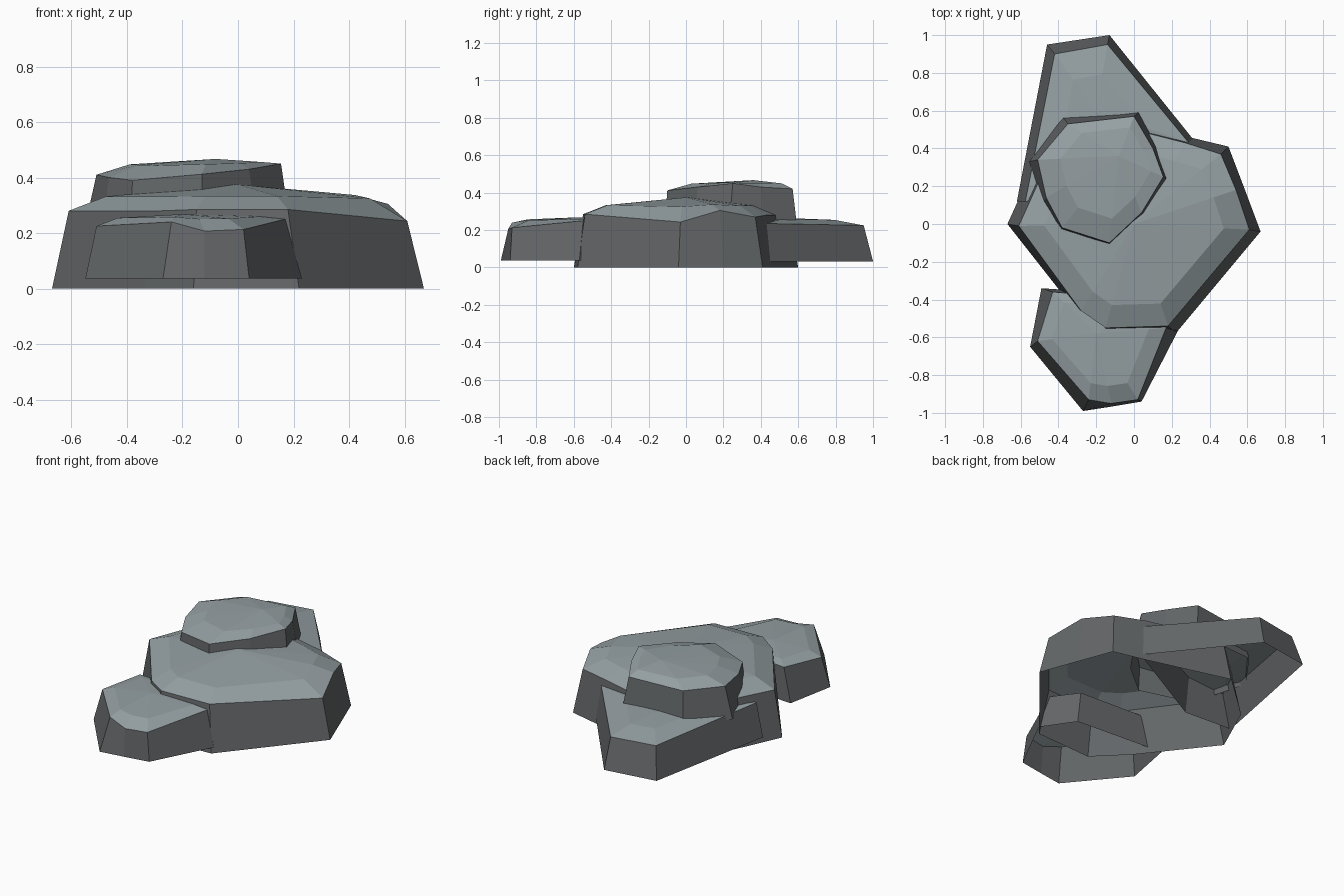
import bpy, bmesh


def colour(name, rgb):
    m = bpy.data.materials.new(name)
    m.diffuse_color = (*rgb, 1)
    return m


LIGHT = colour("light weathered stone", (0.30, 0.35, 0.365))
DARK = colour("dark stone sides", (0.125, 0.133, 0.138))


def rock(name, base_z, profile, peak, inner, inner_z):
    """Open-bottomed slab. profile rows: base x, base y, rim x, rim y, rim z.
    inner = size of the upper ring relative to the rim, around the peak."""
    bm = bmesh.new()
    px, py, pz = peak
    base = [bm.verts.new((p[0], p[1], base_z)) for p in profile]
    rim = [bm.verts.new(p[2:]) for p in profile]
    ring = [bm.verts.new((px + (p[2] - px) * inner, py + (p[3] - py) * inner,
                          inner_z + (p[4] - inner_z) * 0.2)) for p in profile]
    top = bm.verts.new(peak)
    n = len(profile)
    for i in range(n):
        j = (i + 1) % n
        # dark walls, then light shoulder and crown
        bm.faces.new((base[i], base[j], rim[j], rim[i]))
        for f in (bm.faces.new((rim[i], rim[j], ring[j], ring[i])),
                  bm.faces.new((ring[i], ring[j], top))):
            f.material_index = 1
    me = bpy.data.meshes.new(name)
    bm.to_mesh(me)
    bm.free()
    me.materials.append(DARK)
    me.materials.append(LIGHT)
    ob = bpy.data.objects.new(name, me)
    bpy.context.collection.objects.link(ob)


# outlines run anticlockwise seen from above
rock("main_boulder", 0.0, [
    (-0.67, 0.00, -0.61, -0.01, 0.28),
    (-0.34, -0.42, -0.28, -0.48 + 0.02, 0.28),
    (-0.16, -0.60, -0.15, -0.55, 0.285),
    (0.22, -0.58, 0.18, -0.54, 0.285),
    (0.67, -0.04, 0.61, -0.03, 0.243),
    (0.58, 0.20, 0.54, 0.18, 0.305),
    (0.50, 0.41, 0.46, 0.37, 0.27),
    (0.29, 0.46, 0.27, 0.43, 0.28),
    (-0.22, 0.60, -0.20, 0.55, 0.28),
    (-0.52, 0.33, -0.47, 0.30, 0.29),
], (0.0, 0.0, 0.375), 0.78, 0.345)

rock("front_rock", 0.037, [
    (-0.49, -0.34, -0.43, -0.36, 0.24),
    (-0.55, -0.65, -0.51, -0.62, 0.225),
    (-0.27, -0.99, -0.24, -0.93, 0.24),
    (-0.12, -0.967, -0.12, -0.95, 0.207),
    (0.04, -0.94, 0.02, -0.93, 0.213),
    (0.23, -0.57, 0.17, -0.55, 0.25),
    (0.10, -0.38, 0.06, -0.40, 0.25),
], (-0.20, -0.58, 0.268), 0.75, 0.262)

rock("back_rock", 0.033, [
    (-0.13, 1.00, -0.14, 0.95, 0.225),
    (-0.46, 0.95, -0.42, 0.90, 0.225),
    (-0.62, 0.12, -0.575, 0.12, 0.24),
    (-0.30, 0.10, -0.30, 0.13, 0.25),
    (0.32, 0.44, 0.29, 0.43, 0.235),
], (-0.20, 0.60, 0.262), 0.55, 0.262)

rock("top_rock", 0.21, [
    (-0.555, 0.33, -0.51, 0.34, 0.41),
    (-0.49, 0.10, -0.465, 0.14, 0.40),
    (-0.39, -0.04, -0.38, -0.02, 0.39),
    (-0.13, -0.115, -0.13, -0.10, 0.412),
    (0.07, 0.05, 0.04, 0.06, 0.43),
    (0.19, 0.23, 0.155, 0.25, 0.45),
    (0.125, 0.42, 0.10, 0.40, 0.43),
    (0.03, 0.595, 0.00, 0.57, 0.42),
    (-0.38, 0.57, -0.35, 0.53, 0.41),
], (-0.08, 0.36, 0.467), 0.72, 0.457)
